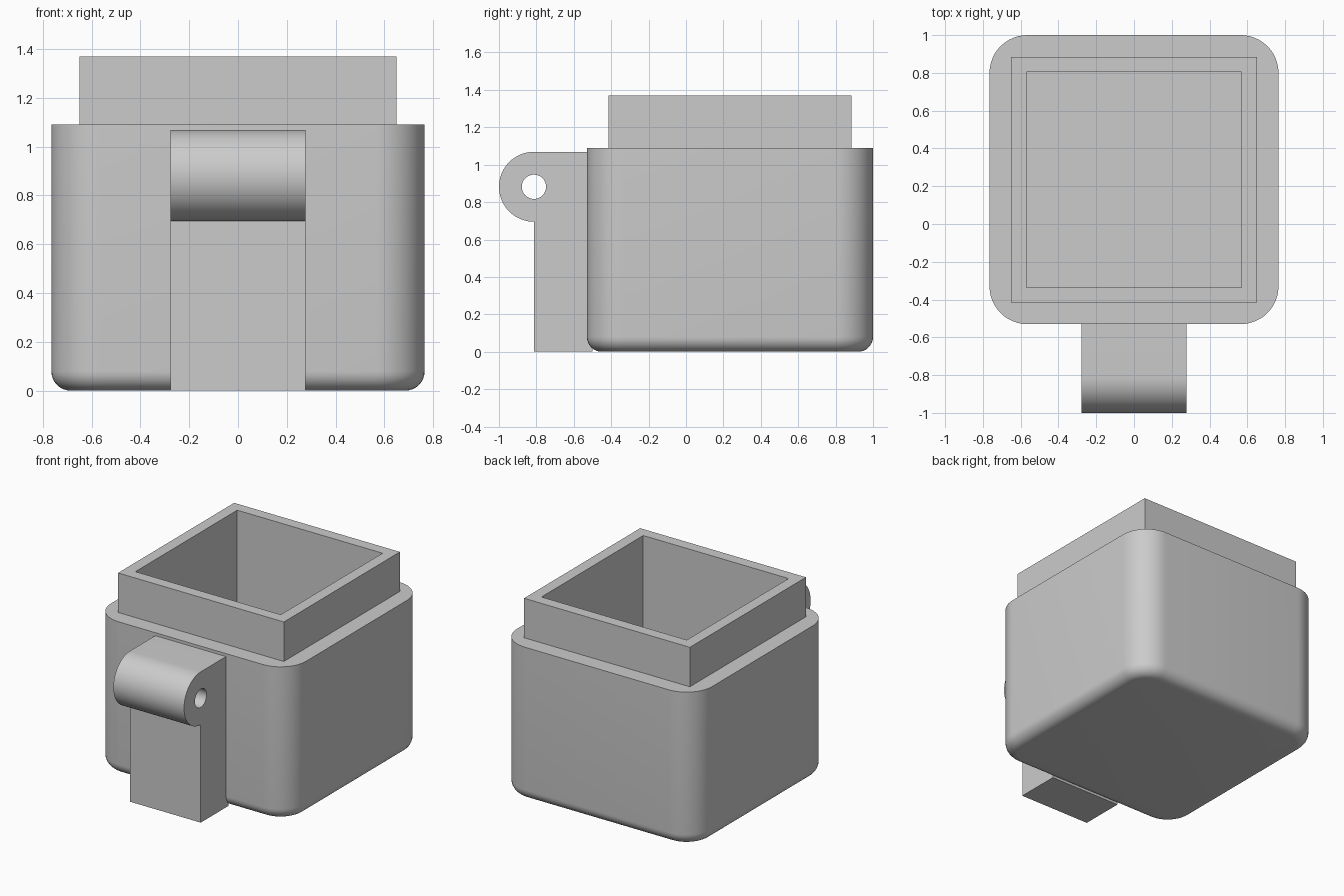
import bpy, bmesh
from math import sin, cos, pi, radians
from mathutils import Vector

cube = bpy.data.objects.get("Cube")
if cube:
    bpy.data.objects.remove(cube)

grey = bpy.data.materials.new("plain grey")
grey.use_nodes = True
colour = (0.6, 0.6, 0.6, 1)
grey.diffuse_color = colour
grey.node_tree.nodes["Principled BSDF"].inputs["Base Color"].default_value = colour


def finish(name, bm):
    bmesh.ops.remove_doubles(bm, verts=bm.verts, dist=1e-5)
    bmesh.ops.recalc_face_normals(bm, faces=bm.faces)
    mesh = bpy.data.meshes.new(name)
    bm.to_mesh(mesh)
    bm.free()
    mesh.materials.append(grey)
    obj = bpy.data.objects.new(name, mesh)
    bpy.context.collection.objects.link(obj)
    bpy.ops.object.select_all(action="DESELECT")
    obj.select_set(True)
    bpy.context.view_layer.objects.active = obj
    bpy.ops.object.shade_smooth_by_angle(angle=radians(30))
    return obj


STEPS = 12
CENTRE_Y = 0.235


def rounded_square(bm, half, radius, z):
    """Ring of vertices around a square with rounded corners."""
    ring = []
    for corner in range(4):
        mid = corner * pi / 2 + pi / 4
        sx = 1 if cos(mid) > 0 else -1
        sy = 1 if sin(mid) > 0 else -1
        for i in range(STEPS + 1):
            a = corner * pi / 2 + i / STEPS * pi / 2
            ring.append(bm.verts.new((sx * (half - radius) + radius * cos(a),
                                      CENTRE_Y + sy * (half - radius) + radius * sin(a), z)))
    return ring


# Case: rounded shell, square collar and open square cavity, as one loft
HALF, CORNER, FILLET = 0.765, 0.2, 0.08
sections = []
for i in range(9):
    a = i / 8 * pi / 2
    inset = FILLET * (1 - sin(a))
    sections.append((HALF - inset, CORNER - inset, FILLET * (1 - cos(a))))
sections += [(HALF, CORNER, 1.09), (0.65, 0, 1.09), (0.65, 0, 1.37),
             (0.57, 0, 1.37), (0.57, 0, 0.195)]

bm = bmesh.new()
rings = [rounded_square(bm, *s) for s in sections]
for low, high in zip(rings, rings[1:]):
    for i in range(len(low)):
        j = (i + 1) % len(low)
        bm.faces.new((low[i], low[j], high[j], high[i]))
bm.faces.new(rings[0])
bm.faces.new(rings[-1])
bmesh.ops.dissolve_degenerate(bm, dist=1e-5, edges=bm.edges)
finish("case_body", bm)

# Hinge bracket: side profile with a pin hole, extruded across
WIDTH, PIN_Y, PIN_Z, KNUCKLE, HOLE = 0.277, -0.813, 0.882, 0.187, 0.065
outline = [(-0.5, 0), (-0.5, PIN_Z + KNUCKLE)]
outline += [(PIN_Y + KNUCKLE * cos(a), PIN_Z + KNUCKLE * sin(a))
            for a in (pi / 2 + pi * i / 32 for i in range(33))]
outline.append((PIN_Y, 0))
hole = [(PIN_Y + HOLE * cos(a), PIN_Z + HOLE * sin(a))
        for a in (2 * pi * i / 32 for i in range(32))]

bm = bmesh.new()
for loop in (outline, hole):
    verts = [bm.verts.new((-WIDTH, y, z)) for y, z in loop]
    for a, b in zip(verts, verts[1:] + verts[:1]):
        bm.edges.new((a, b))
bmesh.ops.triangle_fill(bm, edges=bm.edges[:], use_beauty=True, normal=Vector((-1, 0, 0)))
side = bmesh.ops.extrude_face_region(bm, geom=bm.faces[:], use_keep_orig=True)
moved = [g for g in side["geom"] if isinstance(g, bmesh.types.BMVert)]
bmesh.ops.translate(bm, verts=moved, vec=(2 * WIDTH, 0, 0))
finish("hinge_bracket", bm)
